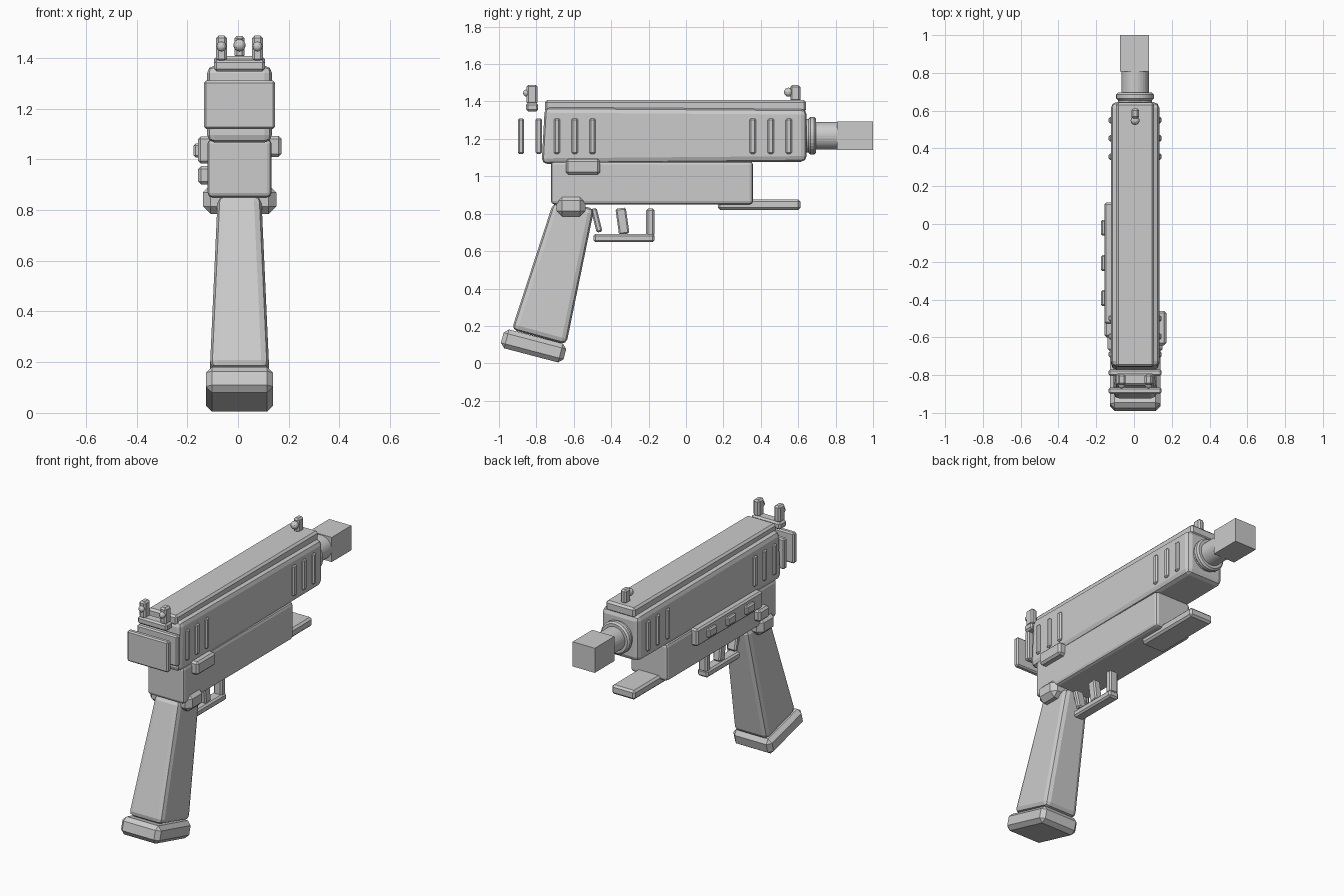
import bpy, bmesh, math
from mathutils import Matrix

cube = bpy.data.objects.get("Cube")
if cube:
    bpy.data.objects.remove(cube, do_unlink=True)

GREY = (0.6, 0.6, 0.6, 1)
mat = bpy.data.materials.new("plain grey")
mat.use_nodes = True
mat.diffuse_color = GREY
mat.node_tree.nodes["Principled BSDF"].inputs["Base Color"].default_value = GREY
CX = 0.006  # centre line of the body


def finish(name, bm, bevel=0, segments=1):
    bmesh.ops.recalc_face_normals(bm, faces=bm.faces)
    mesh = bpy.data.meshes.new(name)
    bm.to_mesh(mesh)
    bm.free()
    mesh.materials.append(mat)
    ob = bpy.data.objects.new(name, mesh)
    bpy.context.collection.objects.link(ob)
    if bevel:
        mod = ob.modifiers.new("bevel", "BEVEL")
        mod.width, mod.segments = bevel, segments
        mod.limit_method = "ANGLE"
    return ob


def box(name, x, y, z, bevel=0.01, segments=1, tilt=0):
    """Box from (min, max) ranges, tilted about its own x axis."""
    bm = bmesh.new()
    bmesh.ops.create_cube(bm, size=1)
    size = Matrix.Diagonal([r[1] - r[0] for r in (x, y, z)] + [1])
    bm.transform(Matrix.Rotation(math.radians(tilt), 4, "X") @ size)
    ob = finish(name, bm, bevel, segments)
    ob.location = [(r[0] + r[1]) / 2 for r in (x, y, z)]
    return ob


def mid(half, centre=CX):
    return (centre - half, centre + half)


def prism(name, profile, widths, bevel, segments=1):
    """Side profile of (y, z) points with a half width for each point."""
    bm = bmesh.new()
    sides = [[bm.verts.new((CX + s * w, y, z)) for (y, z), w in zip(profile, widths)]
             for s in (-1, 1)]
    for ring in sides:
        bm.faces.new(ring)
    n = len(profile)
    for i in range(n):
        j = (i + 1) % n
        bm.faces.new((sides[0][i], sides[0][j], sides[1][j], sides[1][i]))
    return finish(name, bm, bevel, segments)


def tube(name, radius, y0, y1, bevel=0):
    bm = bmesh.new()
    bmesh.ops.create_cone(bm, cap_ends=True, segments=32, radius1=radius,
                          radius2=radius, depth=y1 - y0)
    bm.transform(Matrix.Rotation(math.pi / 2, 4, "X"))
    ob = finish(name, bm, bevel)
    ob.location = (CX, (y0 + y1) / 2, 1.217)
    return ob


def dot(name, x, y, z, radius):
    bm = bmesh.new()
    bmesh.ops.create_uvsphere(bm, u_segments=12, v_segments=8, radius=radius)
    ob = finish(name, bm)
    ob.location = (x, y, z)


# Upper body: slide, top cover and cross ribs
prism("slide", [(-0.772, 1.066), (0.645, 1.078), (0.645, 1.36), (-0.755, 1.37)],
      [0.128] * 4, 0.03, 2)
box("top_cover", mid(0.1), (-0.755, 0.642), (1.345, 1.407), 0.012)
for i, y in enumerate((-0.882, -0.787, -0.69, -0.595, -0.5, 0.357, 0.454, 0.55)):
    box(f"rib_{i}", mid(0.14), mid(0.017, y), (1.12, 1.31), 0.008)

# Barrel with collar and square muzzle
tube("barrel", 0.073, 0.6, 0.82)
tube("barrel_collar", 0.1, 0.655, 0.695, 0.01)
tube("barrel_root", 0.09, 0.62, 0.66)
box("muzzle_block", mid(0.076, 0.003), (0.807, 1.0), (1.141, 1.294), 0)

# Lower frame and front bar
box("frame", mid(0.126), (-0.722, 0.358), (0.85, 1.08), 0.018, 2)
box("front_bar", mid(0.08), (0.17, 0.612), (0.82, 0.877), 0.012)

# Sights
box("rear_sight_base", mid(0.1), (-0.855, -0.79), (1.347, 1.392), 0.01)
for side, x in (("right", -0.065), ("left", 0.077)):
    box(f"rear_sight_post_{side}", mid(0.021, x), (-0.852, -0.795), (1.385, 1.489), 0.01)
    dot(f"rear_sight_dot_{side}", x, -0.852, 1.445, 0.019)
box("front_sight_post", mid(0.02), (0.558, 0.612), (1.4, 1.487), 0.01)
dot("front_sight_dot", CX, 0.548, 1.45, 0.024)

# Grip, base plate and collar
prism("grip", [(-0.71, 0.86), (-0.932, 0.18), (-0.64, 0.1), (-0.49, 0.83)],
      [0.086, 0.117, 0.117, 0.086], 0.03, 2)
box("grip_base", mid(0.133), mid(0.173, -0.815), mid(0.052, 0.093), 0.024, 1, -14.7)
box("grip_collar", mid(0.145), (-0.692, -0.538), (0.785, 0.9), 0.03)

# Trigger and guard
box("guard_bottom", mid(0.035), (-0.495, -0.168), (0.648, 0.692), 0.01)
box("guard_front", mid(0.03), (-0.213, -0.168), (0.68, 0.828), 0.01)
box("guard_rear", mid(0.03), mid(0.016, -0.478), (0.7, 0.83), 0.008, 1, 14)
box("trigger", mid(0.025), mid(0.028, -0.34), (0.69, 0.83), 0.008, 1, 8)

# Side details
box("side_tab", (0.11, 0.172), (-0.642, -0.46), (1.01, 1.092), 0.012)
box("side_rail", (-0.157, -0.1), (-0.53, 0.113), (0.984, 1.09), 0.01)
for i, y in enumerate((-0.02, -0.207, -0.392)):
    box(f"rail_button_{i}", (-0.175, -0.14), mid(0.042, y), (1.008, 1.062), 0.008)
box("side_button", (-0.157, -0.1), (-0.6, -0.5), (0.9, 0.973), 0.012)
